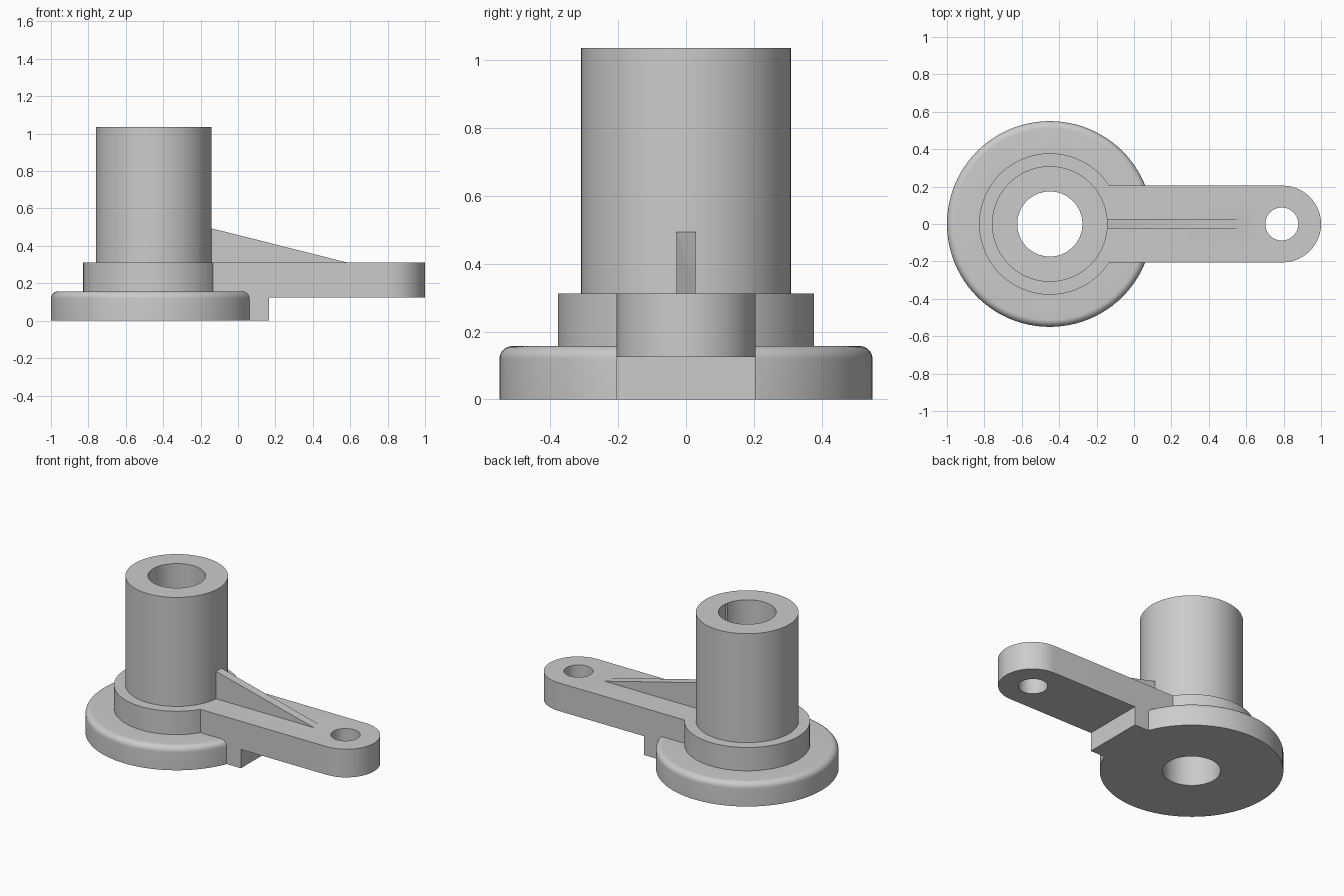
import bpy
import bmesh
from math import cos, sin, pi, radians
from mathutils import Vector, Matrix

HUB_X = -0.45      # axis of the hub
EYE_X = 0.795      # axis of the arm's end hole
HALF_W = 0.205     # half width of the arm
ARM_Z, ARM_TOP = 0.125, 0.312
SIDES = 96

cube = bpy.data.objects.get("Cube")
if cube:
    bpy.data.objects.remove(cube, do_unlink=True)

grey = bpy.data.materials.new("plain grey")
grey.use_nodes = True
GREY = (0.6, 0.6, 0.6, 1)
grey.diffuse_color = GREY
grey.node_tree.nodes["Principled BSDF"].inputs["Base Color"].default_value = GREY


def finish(name, bm):
    bmesh.ops.recalc_face_normals(bm, faces=bm.faces)
    mesh = bpy.data.meshes.new(name)
    bm.to_mesh(mesh)
    bm.free()
    mesh.materials.append(grey)
    obj = bpy.data.objects.new(name, mesh)
    bpy.context.collection.objects.link(obj)
    return obj


def prism(name, points, direction):
    """Extrude a flat outline along a direction."""
    bm = bmesh.new()
    face = bm.faces.new([bm.verts.new(p) for p in points])
    result = bmesh.ops.extrude_face_region(bm, geom=[face], use_keep_orig=True)
    moved = [g for g in result["geom"] if isinstance(g, bmesh.types.BMVert)]
    bmesh.ops.translate(bm, verts=moved, vec=Vector(direction))
    return finish(name, bm)


def lathe(name, profile, x):
    """Revolve a radius/height profile around a vertical axis at x."""
    bm = bmesh.new()
    verts = [bm.verts.new((x + r, 0, z)) for r, z in profile]
    edges = [bm.edges.new(pair) for pair in zip(verts, verts[1:])]
    bmesh.ops.spin(bm, geom=verts + edges, cent=(x, 0, 0), axis=(0, 0, 1),
                   angle=2 * pi, steps=SIDES, use_merge=True)
    bmesh.ops.remove_doubles(bm, verts=bm.verts, dist=1e-5)
    return finish(name, bm)


def combine(target, tool, operation):
    mod = target.modifiers.new(tool.name, "BOOLEAN")
    mod.operation, mod.solver, mod.object = operation, "EXACT", tool
    bpy.context.view_layer.objects.active = target
    bpy.ops.object.modifier_apply(modifier=mod.name)
    bpy.data.objects.remove(tool, do_unlink=True)


# Hub: flange with rounded rim, collar and tube
R, H, F = 0.55, 0.157, 0.038
rim = [(R - F + F * cos(a), H - F + F * sin(a))
       for a in (i * pi / 16 for i in range(9))]
hub = lathe("hub_with_arm",
            [(0, 0), (R, 0)] + rim + [(0.378, H), (0.378, ARM_TOP),
                                      (0.309, ARM_TOP), (0.309, 1.036), (0, 1.036)],
            HUB_X)

# Arm with a round end
arc = [(EYE_X + HALF_W * sin(a), -HALF_W * cos(a), ARM_Z)
       for a in (i * pi / 40 for i in range(41))]
arm = prism("arm", [(HUB_X, HALF_W, ARM_Z), (HUB_X, -HALF_W, ARM_Z)] + arc,
            (0, 0, ARM_TOP - ARM_Z))

# Foot block under the arm
foot = prism("foot", [(x, -HALF_W, z) for x, z in
                      ((HUB_X, 0), (0.165, 0), (0.165, 0.2), (HUB_X, 0.2))],
             (0, 2 * HALF_W, 0))

# Sloping rib between tube and arm
rib = prism("rib", [(x, -0.028, z) for x, z in
                    ((-0.3, 0.25), (0.58, 0.25), (0.58, ARM_TOP),
                     (-0.142, 0.494), (-0.3, 0.494))],
            (0, 0.056, 0))

for part in (arm, foot, rib):
    combine(hub, part, "UNION")

# Through holes in the hub and the arm end
for name, x, r in (("hub_bore", HUB_X, 0.174), ("arm_hole", EYE_X - 0.005, 0.088)):
    cutter = lathe(name, [(0, -0.2), (r, -0.2), (r, 1.3), (0, 1.3)], x)
    combine(hub, cutter, "DIFFERENCE")

bpy.ops.object.select_all(action="DESELECT")
hub.select_set(True)
bpy.context.view_layer.objects.active = hub
bpy.ops.object.shade_smooth_by_angle(angle=radians(30))
